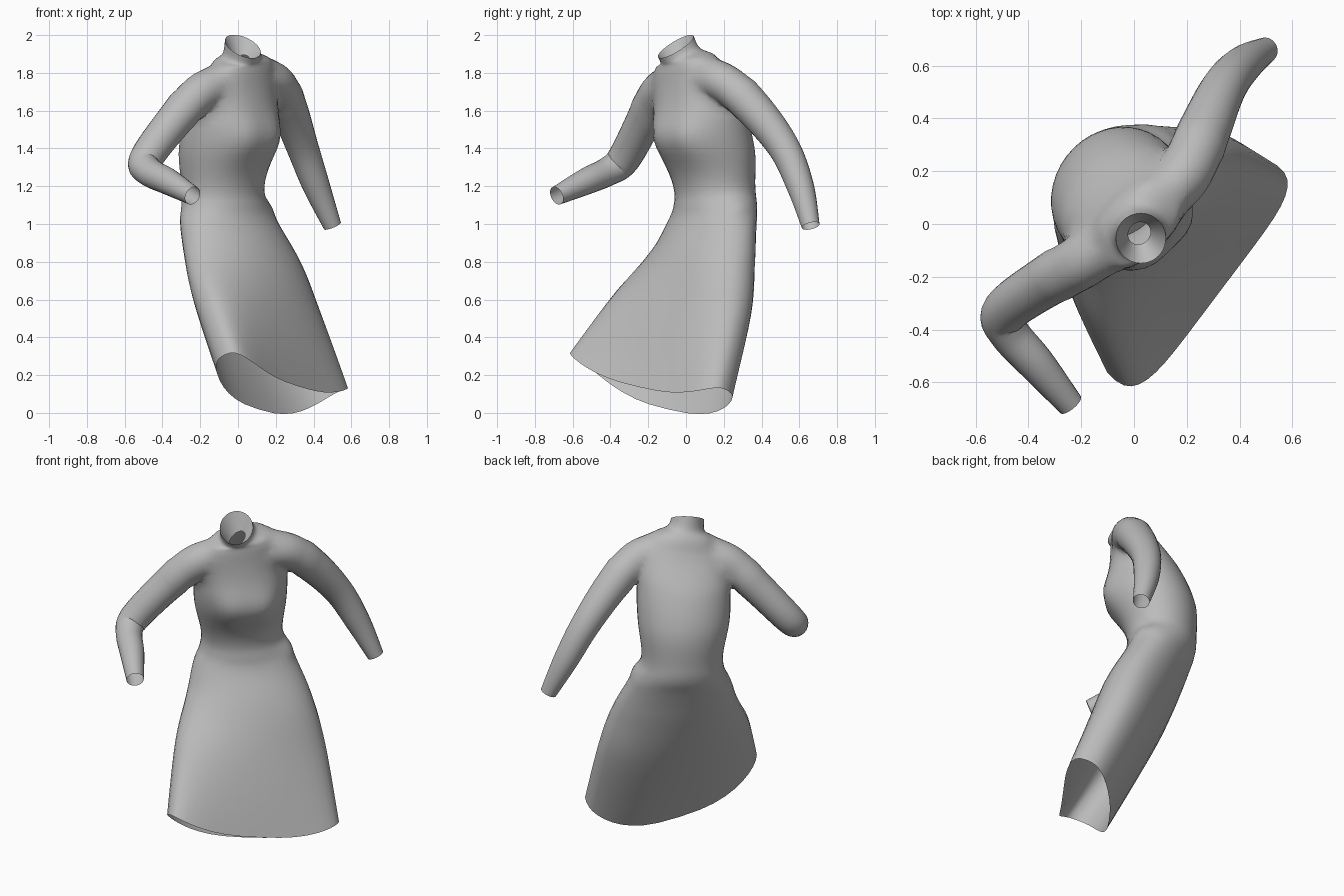
import bpy, bmesh, math
from mathutils import Vector

cube = bpy.data.objects.get("Cube")
if cube:
    bpy.data.objects.remove(cube, do_unlink=True)

grey = bpy.data.materials.new("grey cloth")
grey.use_nodes = True
colour = (0.5, 0.5, 0.5, 1)
grey.diffuse_color = colour
grey.node_tree.nodes["Principled BSDF"].inputs["Base Color"].default_value = colour


def clamp(value):
    return max(0.0, min(1.0, value))


def spline(keys, steps):
    """Smooth curve through key tuples of any length."""
    padded = [keys[0]] + keys + [keys[-1]]
    result = []
    for i in range(len(keys) - 1):
        quad = padded[i:i + 4]
        for s in range(steps):
            t = s / steps
            result.append([
                b + 0.5 * t * (c - a + t * (2 * a - 5 * b + 4 * c - d + t * (3 * (b - c) + d - a)))
                for a, b, c, d in zip(*quad)])
    return result + [list(keys[-1])]


def loft(name, rings):
    """Closed tube through rings of points, with one n-gon at each end."""
    bm = bmesh.new()
    loops = [[bm.verts.new(p) for p in ring] for ring in rings]
    count = len(loops[0])
    for low, high in zip(loops, loops[1:]):
        for i in range(count):
            j = (i + 1) % count
            bm.faces.new((low[i], low[j], high[j], high[i]))
    bm.faces.new(loops[0])
    bm.faces.new(loops[-1])
    bmesh.ops.recalc_face_normals(bm, faces=bm.faces)
    mesh = bpy.data.meshes.new(name)
    bm.to_mesh(mesh)
    bm.free()
    mesh.materials.append(grey)
    obj = bpy.data.objects.new(name, mesh)
    bpy.context.collection.objects.link(obj)
    return obj


SIDE = Vector((1, 1, 0)).normalized()
FRONT = Vector((1, -1, 0)).normalized()

# Soft swellings: side, forward, height, spread, push direction
BUMPS = [
    (0.15, 0.08, 1.45, 0.095, FRONT * 0.07),
    (-0.08, 0.08, 1.45, 0.095, FRONT * 0.065),
    (0.28, -0.1, 1.08, 0.04, SIDE * 0.03),
]


def body_ring(key, count=40):
    x, y, z, wide, deep, yaw = key
    yaw = math.radians(yaw)
    along = Vector((math.cos(yaw), math.sin(yaw), 0))
    ahead = Vector((along.y, -along.x, 0))
    hem = clamp((0.9 - z) / 0.75)
    neck = clamp((z - 1.82) / 0.12)
    shoulder = clamp((z - 1.6) / 0.2) * (1 - neck)
    square = 1 - 0.25 * hem
    points = []
    for i in range(count):
        t = math.tau * i / count
        c, s = (math.copysign(abs(v) ** square, v) for v in (math.cos(t), math.sin(t)))
        # The skirt front sinks between the knees
        forward = deep * s - 0.04 * hem * max(0, s) ** 4
        p = Vector((x, y, z)) + along * wide * c + ahead * forward
        p.z += hem * (0.06 * s - 0.095 * c + 0.067 * math.cos(2 * t))
        p.z += (shoulder * 0.035 + neck * 0.015) * c - neck * 0.06 * s
        for u, f, height, spread, push in BUMPS:
            gap = Vector((p.dot(SIDE) - u, (p.dot(FRONT) - f) * 0.6, p.z - height))
            p = p + push * math.exp(-gap.length_squared / (2 * spread * spread))
        points.append(p)
    return points


def sleeve(name, keys, count=24):
    path = spline(keys, 6)
    centres = [Vector(k[:3]) for k in path]
    normal = Vector((0, 0, 1))
    rings = []
    for i, centre in enumerate(centres):
        ahead = centres[min(i + 1, len(centres) - 1)]
        tangent = (ahead - centres[max(i - 1, 0)]).normalized()
        normal = (normal - tangent * normal.dot(tangent)).normalized()
        other = tangent.cross(normal)
        rings.append([
            centre + path[i][3] * (normal * math.cos(a) + other * math.sin(a))
            for a in (math.tau * n / count for n in range(count))])
    return loft(name, rings)


# Skirt, bodice and collar: centre x, y, z, half width, half depth, turn
BODY = [
    (.235, -.185, .145, .51, .155, 53),
    (.1, -.02, .55, .44, .195, 49),
    (.025, .075, .8, .368, .2, 42),
    (-.045, .135, 1, .3, .187, 39),
    (-.07, .155, 1.1, .252, .195, 40),
    (-.08, .15, 1.2, .235, .2, 43),
    (-.07, .12, 1.4, .265, .225, 45),
    (-.035, .075, 1.6, .27, .208, 45),
    (0, .025, 1.765, .26, .15, 45),
    (.015, 0, 1.855, .2, .12, 45),
    (.022, -.03, 1.89, .11, .1, 45),
    (.026, -.054, 1.94, .095, .095, 45),
]
# The collar turns in to a funnel with a small opening
FUNNEL = (.02, -.035, 1.86, .045, .04, 45)
dress = loft("dress", [body_ring(k) for k in spline(BODY, 6) + [FUNNEL]])

# Sleeves: centre x, y, z, radius
LEFT = [
    (.09, .08, 1.74, .09), (.19, .18, 1.765, .11), (.265, .35, 1.62, .1),
    (.34, .515, 1.41, .085), (.415, .605, 1.2, .072), (.5, .66, .99, .048),
]
RIGHT = [
    (-.08, -.05, 1.72, .09), (-.18, -.135, 1.715, .11), (-.335, -.22, 1.55, .097),
    (-.487, -.33, 1.345, .088), (-.475, -.41, 1.28, .077),
    (-.37, -.53, 1.225, .07), (-.24, -.685, 1.15, .05),
]
sleeves = [sleeve("left_sleeve", LEFT), sleeve("right_sleeve", RIGHT)]

# Join the sleeves to the bodice as one cloth surface
bpy.context.view_layer.objects.active = dress
for part in sleeves:
    union = dress.modifiers.new("join", "BOOLEAN")
    union.operation = "UNION"
    union.solver = "EXACT"
    union.use_self = True
    union.object = part
    bpy.ops.object.modifier_apply(modifier=union.name)
    bpy.data.objects.remove(part, do_unlink=True)

# Open the hem, collar and cuffs, then soften the shoulder seams
bm = bmesh.new()
bm.from_mesh(dress.data)
caps = [f for f in bm.faces if len(f.verts) >= 20]
bmesh.ops.delete(bm, geom=caps, context="FACES")
shoulders = [Vector(k[:3]) for k in (LEFT[1], RIGHT[1])]
near = [v for v in bm.verts if not v.is_boundary
        and min((v.co - s).length for s in shoulders) < 0.18]
for _ in range(8):
    bmesh.ops.smooth_vert(bm, verts=near, factor=0.5,
                          use_axis_x=True, use_axis_y=True, use_axis_z=True)
bm.to_mesh(dress.data)
bm.free()

bpy.ops.object.select_all(action="DESELECT")
dress.select_set(True)
bpy.ops.object.shade_smooth_by_angle(angle=math.radians(60))
